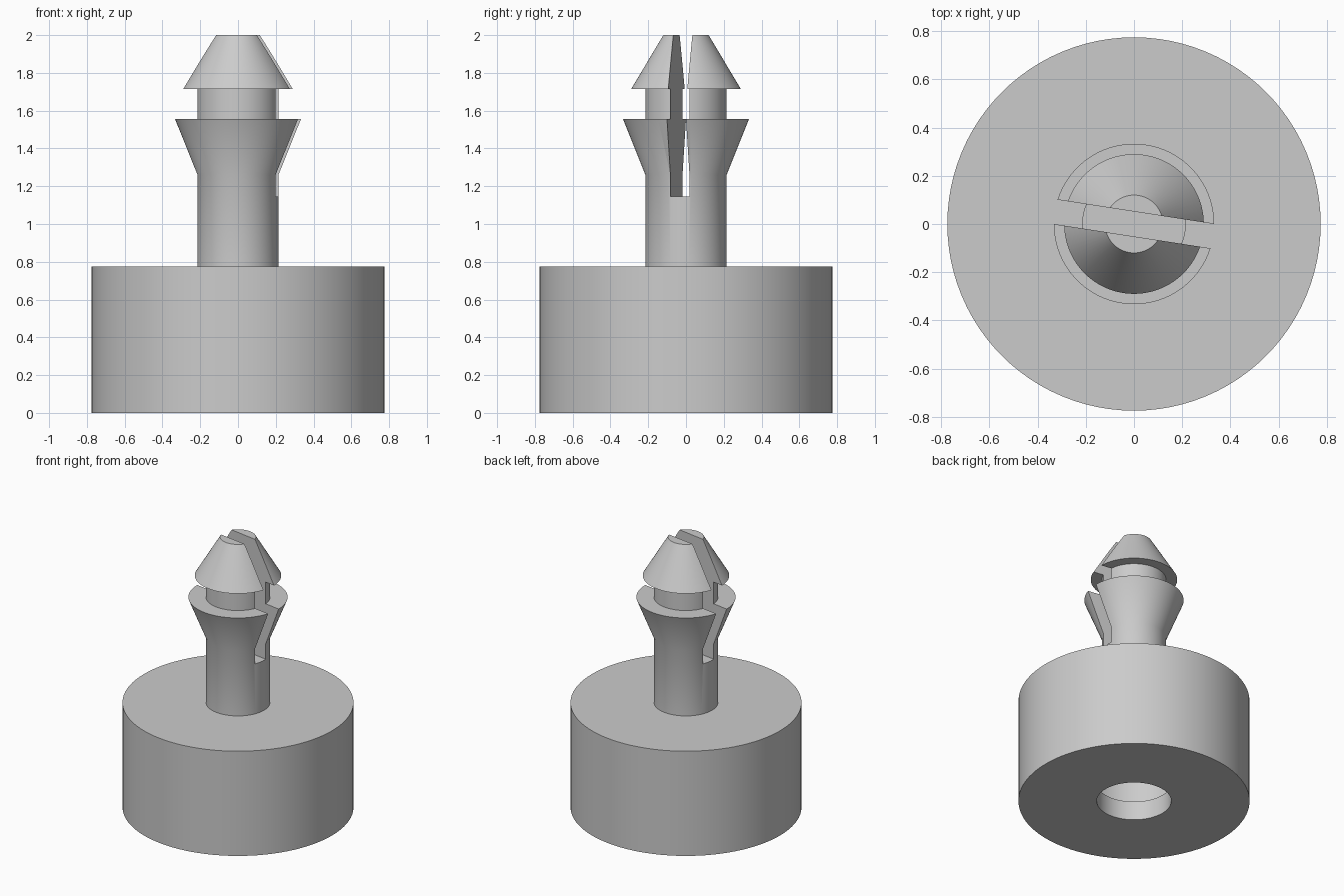
import bpy, bmesh, math
from mathutils import Matrix

if "Cube" in bpy.data.objects:
    bpy.data.objects.remove(bpy.data.objects["Cube"])

SEGMENTS = 96

grey = bpy.data.materials.new("plain_grey")
grey.diffuse_color = (0.6, 0.6, 0.6, 1)
grey.use_nodes = True
grey.node_tree.nodes["Principled BSDF"].inputs["Base Color"].default_value = grey.diffuse_color


def make_object(name, bm):
    mesh = bpy.data.meshes.new(name)
    bm.to_mesh(mesh)
    bm.free()
    obj = bpy.data.objects.new(name, mesh)
    bpy.context.collection.objects.link(obj)
    mesh.materials.append(grey)
    return obj


def lathe(name, profile):
    """Spin an (r, z) profile that starts and ends on the axis."""
    bm = bmesh.new()
    verts = [bm.verts.new((r, 0, z)) for r, z in profile]
    edges = [bm.edges.new(pair) for pair in zip(verts, verts[1:])]
    bmesh.ops.spin(bm, geom=verts + edges, cent=(0, 0, 0), axis=(0, 0, 1),
                   angle=math.tau, steps=SEGMENTS, use_duplicate=False)
    bmesh.ops.remove_doubles(bm, verts=bm.verts, dist=1e-4)
    # merge the end-cap fans into single flat discs
    poles = [v for v in bm.verts if math.hypot(v.co.x, v.co.y) < 1e-4]
    bmesh.ops.dissolve_verts(bm, verts=poles)
    bmesh.ops.recalc_face_normals(bm, faces=bm.faces)
    return make_object(name, bm)


# Body: socketed drum, shaft, flared collar, neck and tapered head
body = lathe("snap_foot", [
    (0, 0.55), (0.35, 0.55), (0.35, 0.14), (0.25, 0.14), (0.25, 0),
    (0.775, 0), (0.775, 0.775),
    (0.215, 0.775), (0.215, 1.26), (0.333, 1.555),
    (0.215, 1.555), (0.215, 1.715),
    (0.29, 1.715), (0.12, 2.0), (0, 2.0)])

# Slot that splits the pin into two prongs
bm = bmesh.new()
bmesh.ops.create_cube(bm, size=1, matrix=Matrix.Rotation(math.radians(-8.8), 4, 'Z')
                      @ Matrix.Translation((0, 0, 1.645))
                      @ Matrix.Diagonal((1.0, 0.102, 1.0, 1)))
cutter = make_object("slot_cutter", bm)
cutter.hide_render = True
cutter.hide_viewport = True

cut = body.modifiers.new("slot", 'BOOLEAN')
cut.operation = 'DIFFERENCE'
cut.solver = 'EXACT'
cut.object = cutter

# Bake the cut, then shade smooth with sharp rims
bpy.context.view_layer.objects.active = body
body.select_set(True)
bpy.ops.object.modifier_apply(modifier=cut.name)
bpy.data.objects.remove(cutter)
bpy.ops.object.shade_smooth_by_angle(angle=math.radians(30))
